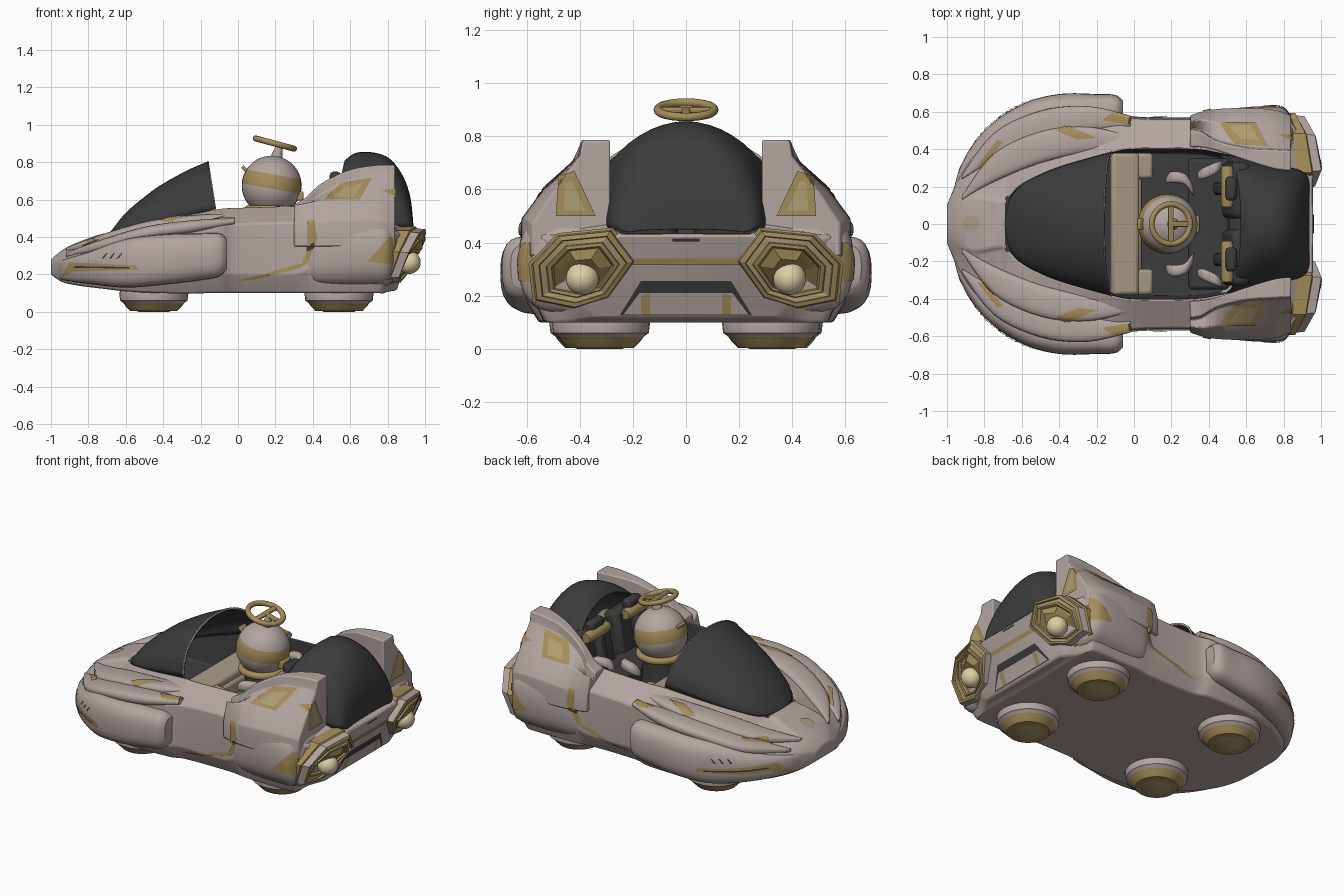
import bpy, bmesh
from math import sin, cos, pi, radians, copysign
from mathutils import Vector, Matrix
from mathutils.bvhtree import BVHTree

if "Cube" in bpy.data.objects:
    bpy.data.objects.remove(bpy.data.objects["Cube"])


def colour(name, rgb):
    m = bpy.data.materials.new(name)
    m.use_nodes = True
    m.diffuse_color = (*rgb, 1)
    bsdf = next(n for n in m.node_tree.nodes if n.type == 'BSDF_PRINCIPLED')
    bsdf.inputs["Base Color"].default_value = (*rgb, 1)
    return m


SHELL = colour("warm grey shell", (.45, .38, .355))
TAN = colour("tan trim", (.37, .265, .10))
DARK = colour("charcoal", (.045, .045, .047))
CREAM = colour("cream lamp", (.72, .62, .38))
BEIGE = colour("beige panel", (.40, .33, .24))
BRASS = colour("dull brass", (.42, .34, .17))


def finish(bm, name, mats, mirror=False, bevel=0, solid=0, smooth=40):
    bmesh.ops.recalc_face_normals(bm, faces=bm.faces)
    me = bpy.data.meshes.new(name)
    bm.to_mesh(me)
    bm.free()
    ob = bpy.data.objects.new(name, me)
    bpy.context.collection.objects.link(ob)
    for m in mats:
        me.materials.append(m)
    bpy.ops.object.select_all(action='DESELECT')
    ob.select_set(True)
    bpy.context.view_layer.objects.active = ob
    bpy.ops.object.shade_smooth_by_angle(angle=radians(smooth))
    if solid:
        ob.modifiers.new("thickness", 'SOLIDIFY').thickness = solid
    if bevel:
        b = ob.modifiers.new("soft edges", 'BEVEL')
        b.width, b.segments, b.angle_limit = bevel, 2, radians(30)
    if mirror:
        m = ob.modifiers.new("both sides", 'MIRROR')
        m.use_axis = (False, True, False)
        m.use_mirror_merge = False
    return ob


def smooth_path(rows, steps):
    # Catmull-Rom interpolation of parameter rows
    out = []
    for i in range(len(rows) - 1):
        a, b, c, d = (rows[max(0, min(len(rows) - 1, i + k))] for k in (-1, 0, 1, 2))
        for s in range(steps):
            t = s / steps
            out.append([q + t * ((r - p) / 2 + t * ((2 * p - 5 * q + 4 * r - u) / 2 + t * (3 * q - p - 3 * r + u) / 2))
                        for p, q, r, u in zip(a, b, c, d)])
    return out + [list(rows[-1])]


def loft(name, rows, section, mats, steps=5, closed=True, rule=None, **kw):
    # section(row) returns the points of one ring
    bm = bmesh.new()
    path = smooth_path(rows, steps) if steps > 1 else rows
    rings = [[bm.verts.new(p) for p in section(r)] for r in path]
    n = len(rings[0])
    for i in range(len(rings) - 1):
        for j in range(n if closed else n - 1):
            k = (j + 1) % n
            f = bm.faces.new((rings[i][j], rings[i][k], rings[i + 1][k], rings[i + 1][j]))
            f.material_index = rule(path[i][0], j) if rule else 0
    if closed:
        bm.faces.new(rings[0])
        bm.faces.new(rings[-1])
    return finish(bm, name, mats, **kw)


def lathe(name, profile, mats, place, tilt=(0, 0), sides=32, rule=None, **kw):
    # spin an (r, z) profile about z, then tilt about x and y and move
    bm = bmesh.new()
    vs = [bm.verts.new((r, 0, z)) for r, z in profile]
    es = [bm.edges.new(p) for p in zip(vs, vs[1:])]
    bmesh.ops.spin(bm, geom=vs + es, cent=(0, 0, 0), axis=(0, 0, 1), angle=2 * pi, steps=sides)
    bmesh.ops.remove_doubles(bm, verts=bm.verts, dist=.0005)
    for f in bm.faces:
        f.material_index = rule(f.calc_center_median()) if rule else 0
    bm.transform(Matrix.Translation(place) @ Matrix.Rotation(tilt[1], 4, 'Y') @ Matrix.Rotation(tilt[0], 4, 'X'))
    return finish(bm, name, mats, **kw)


def arc(r, n=16, a0=-90, a1=90, offset=0):
    return [(max(0, offset + r * cos(radians(a0 + (a1 - a0) * i / n))),
             r * sin(radians(a0 + (a1 - a0) * i / n))) for i in range(n + 1)]


def box(name, place, size, mat, tilt=0, mirror=False, bevel=.02):
    bm = bmesh.new()
    bmesh.ops.create_cube(bm, size=1)
    bm.transform(Matrix.Translation(place) @ Matrix.Rotation(tilt, 4, 'Y') @ Matrix.Diagonal((*size, 1)))
    return finish(bm, name, [mat], mirror, bevel)


def oval(r, n=24, power=.75):
    # slightly squared ellipse
    x, yc, zc, ry, rz = r
    c = [(cos(2 * pi * i / n), sin(2 * pi * i / n)) for i in range(n)]
    return [(x, yc + ry * copysign(abs(a) ** power, a), zc + rz * copysign(abs(b) ** power, b)) for a, b in c]


# Hull with sunken cockpit and undercut tail:
# x, half width, bottom, lower edge, upper edge, rim width, rim height, floor
def hull_section(r):
    x, w, b, z1, z2, iw, zt, zf = r
    half = [(0, b), (.9 * w, b), (w, z1), (.98 * w, z2), (iw, zt), (iw - .02, zf), (0, zf)]
    lean = .36 * max(0, min(1, (x - .75) / .15))
    return [(x + lean * (z - .4), s * y, z) for s, pts in ((1, half), (-1, half[5:0:-1])) for y, z in pts]


hull = loft("hull", [
    (-1, .1, .2, .22, .26, .05, .275, .28), (-.94, .24, .16, .2, .28, .12, .32, .33),
    (-.85, .38, .14, .2, .31, .16, .36, .375), (-.69, .51, .12, .2, .36, .14, .41, .42),
    (-.6, .56, .11, .2, .39, .21, .44, .35), (-.4, .61, .1, .2, .42, .3, .49, .3),
    (-.12, .61, .1, .2, .46, .38, .55, .25), (0, .575, .1, .2, .47, .4, .56, .25),
    (.3, .57, .1, .2, .48, .4, .57, .25), (.45, .59, .1, .25, .48, .38, .58, .25),
    (.75, .59, .1, .22, .46, .31, .5, .25), (.85, .54, .1, .17, .42, .28, .46, .42),
    (.95, .36, .115, .16, .37, .25, .43, .43)],
    hull_section, [SHELL, DARK], rule=lambda x, j: int(4 <= j <= 7 and -.69 <= x < .85), bevel=.01)

# Front fenders and the broad layered strakes above them
fender = loft("front_fender", [
    (-.97, .1, .22, .04, .03), (-.93, .25, .225, .05, .055), (-.8, .42, .235, .08, .085), (-.6, .55, .26, .09, .13),
    (-.4, .6, .28, .095, .135), (-.2, .605, .295, .09, .125), (-.1, .61, .305, .08, .115),
    (-.06, .61, .31, .05, .08)], oval, [SHELL], mirror=True)
strakes = [loft(n, [(-.92, .25 + dy, .305 + dz, .01, .01), (-.75, .41 + dy, .35 + dz, .075, .03),
                    (-.5, .52 + dy, .42 + dz, .085, .035), (-.25, .56 + dy, .455 + dz, .07, .035),
                    (-.02, .55 + dy, .485 + dz, .03, .015)], oval, [SHELL], mirror=True)
           for n, dy, dz in (("upper_strake", 0, 0), ("inner_strake", -.11, .027))]


# Rear fins: x, outer y, shoulder z, top y, top z, inner y
def fin_section(r):
    x, yo, zo, yt, zt, yi = r
    return [(x, yo, .35), (x, yo, zo), (x, yo * .6 + yt * .4, zo + .115), (x, yt + .01, zt - .06), (x, yt, zt),
            (x, yi, zt), (x, yi, .35)]


fin = loft("rear_fin", [
    (.3, .58, .46, .5, .575, .41), (.36, .6, .47, .49, .61, .41), (.45, .615, .48, .44, .69, .39),
    (.6, .62, .49, .405, .76, .34), (.75, .61, .49, .395, .785, .295), (.84, .58, .47, .39, .785, .285)],
    fin_section, [SHELL], mirror=True, bevel=.012)
haunch = loft("rear_haunch", [
    (.36, .53, .3, .04, .1), (.42, .5, .32, .1, .17), (.55, .46, .33, .16, .2),
    (.7, .45, .33, .18, .2), (.8, .45, .32, .17, .18), (.85, .43, .32, .12, .12)], oval, [SHELL], mirror=True)

# Hex lamp pods leaning back at the foot, with a hollow bowl
POD = [(.19, .33), (.28, .45), (.48, .43), (.585, .32), (.57, .18), (.42, .15), (.29, .19)]


def pod_section(r):
    x, s = r
    return [(x + .38 * (z - .3) - .13 * (y - .39), .39 + s * (y - .39), .29 + s * (z - .29)) for y, z in POD]


loft("lamp_pod", [(.74, .98), (.82, 1.04), (.88, 1.04), (.885, .98), (.93, .95), (.935, .84), (.922, .82),
                  (.922, .7), (.932, .68), (.932, .6), (.915, .56), (.915, .3)], pod_section, [TAN, SHELL, BRASS], steps=1,
     rule=lambda x, j: 1 if x == .885 else 2 if x == .922 else 0, mirror=True, smooth=25)
lathe("tail_lamp", arc(.062), [CREAM], (.915, .39, .265), mirror=True)

# Hover pads
for n, x, y in (("front_hover_pad", -.45, .33), ("rear_hover_pad", .54, .32)):
    lathe(n, [(0, .14), (.17, .14), (.185, .1), (.18, .06), (.16, .045), (.15, .03), (.125, .004), (.09, .004),
              (.08, 0), (0, 0)], [SHELL, TAN, BRASS], (x, y, 0), mirror=True,
          rule=lambda c: 0 if c.z > .04 else 2 if c.xy.length < .082 else 1)


# Canopies: x, half width, base z, ridge z, lean
def dome_section(r, n=24):
    x, w, b, t, lean = r
    return [(x + lean * sin(pi * i / n), w * cos(pi * i / n), b + (t - b) * sin(pi * i / n)) for i in range(n + 1)]


loft("front_canopy", [
    (-.69, .02, .41, .42, 0), (-.665, .13, .415, .45, 0), (-.6, .21, .435, .53, 0), (-.5, .265, .46, .615, 0),
    (-.4, .305, .485, .68, -.01), (-.25, .35, .52, .755, -.025), (-.12, .385, .55, .805, -.04)],
    dome_section, [DARK], closed=False, solid=.012)
loft("canopy_edge", [(-.123, .387, .548, .807, -.04), (-.117, .387, .548, .807, -.04)],
     dome_section, [BEIGE], steps=1, closed=False, solid=.014)
loft("rear_canopy", [
    (.5, .37, .5, .81, .07), (.6, .355, .48, .85, .03), (.7, .33, .46, .853, .02), (.8, .31, .45, .82, .01),
    (.88, .29, .45, .73, 0), (.92, .265, .45, .62, 0), (.935, .23, .44, .5, 0), (.938, .2, .44, .45, 0)],
    dome_section, [DARK], closed=False, solid=.012)

# Cockpit: dashboard, bench, backs, headrests and arm rests
box("dashboard", (-.05, 0, .47), (.15, .76, .09), BEIGE, radians(8))
box("dashboard_wing", (.05, .31, .45), (.1, .14, .08), BEIGE, radians(8), True)
box("dashboard_lower", (.0, 0, .36), (.08, .72, .2), BEIGE)
box("bench_seat", (.4, 0, .35), (.22, .7, .2), DARK)
box("seat_back", (.54, .18, .53), (.1, .3, .34), DARK, radians(12), True, .03)
box("seat_bolster", (.47, .19, .52), (.06, .07, .26), DARK, radians(12), True)
box("head_block", (.52, .19, .71), (.06, .13, .08), DARK, 0, True)
lathe("headrest", [(0, -.11), (.03, -.11), (.035, -.09), (.035, .09), (.03, .11), (0, .11)], [TAN],
      (.5, .2, .67), (pi / 2, 0), 16, mirror=True)
loft("arm_rest", [(.17, .23, .5, .015, .015), (.2, .25, .53, .03, .03), (.27, .24, .54, .03, .03),
                  (.31, .19, .52, .03, .025), (.32, .16, .5, .01, .01)], oval, [SHELL], mirror=True)
loft("seat_grip", [(.34, .26, .5, .015, .015), (.37, .27, .53, .03, .025), (.44, .3, .54, .03, .025),
                   (.47, .32, .52, .015, .015)], oval, [SHELL], mirror=True)

# Ball pilot with tilted band, collar and steering wheel
lathe("pilot_ball", arc(.16, 32), [SHELL, TAN], (.18, 0, .675), (0, radians(10)),
      rule=lambda c: int(-.01 < c.z < .065))
lathe("pilot_collar", arc(.022, 12, 0, 360, .125), [TAN], (.18, 0, .548))
lathe("pilot_stand", [(0, .3), (.12, .3), (.1, .55), (0, .55)], [DARK], (.18, 0, 0))
lathe("wheel_column", [(0, -.06), (.025, -.06), (.03, .02), (.015, .08), (0, .08)], [SHELL],
      (.205, 0, .82), (0, radians(14)))
lathe("steering_wheel", arc(.016, 12, 0, 360, .106), [TAN], (.197, 0, .9), (0, radians(15)))
box("wheel_spoke", (.197, 0, .9), (.03, .2, .018), TAN, radians(15), bevel=.005)
box("wheel_hub_spoke", (.247, 0, .887), (.1, .03, .018), TAN, radians(15), bevel=.005)
box("pilot_sensor", (.04, 0, .76), (.02, .06, .05), TAN, radians(-45), bevel=.006)
box("pilot_latch", (.325, 0, .62), (.05, .09, .05), TAN, bevel=.008)

# Surface for fitted trim plates
bm = bmesh.new()
for o in (hull, fender, fin, haunch, *strakes):
    bm.from_mesh(o.data)
SURFACE = BVHTree.FromBMesh(bm)
bm.free()


def plate(name, pts, axis, mat, lift=.006, mirror=True):
    # thin patch draped on the body along one axis
    def lifted(p, d):
        v = list(p)
        v.insert(axis, d)
        return Vector(v)
    aim = Vector([-1 if i == axis else 0 for i in range(3)])
    bm = bmesh.new()
    bm.faces.new([bm.verts.new(lifted(p, 2)) for p in pts])
    bmesh.ops.triangulate(bm, faces=bm.faces)
    bmesh.ops.subdivide_edges(bm, edges=bm.edges, cuts=9, use_grid_fill=True)
    missed = []
    for v in bm.verts:
        hit = SURFACE.ray_cast(v.co, aim)[0]
        if hit:
            v.co = hit - aim * lift
        else:
            missed.append(v)
    bmesh.ops.delete(bm, geom=missed, context='VERTS')
    steep = [f for f in bm.faces if max(v.co[axis] for v in f.verts) - min(v.co[axis] for v in f.verts) > .08]
    bmesh.ops.delete(bm, geom=steep, context='FACES')
    return finish(bm, name, [mat], mirror)


# Side trim
plate("head_lamp_strip", [(-.95, .18), (-.9, .265), (-.55, .25), (-.53, .225), (-.88, .215)], 1, TAN)
plate("head_lamp_slot", [(-.88, .235), (-.87, .245), (-.58, .24), (-.58, .232)], 1, DARK, .009)
for i in range(3):
    x = -.73 + .04 * i
    plate("fender_vent", [(x, .285), (x + .025, .315), (x + .033, .315), (x + .012, .285)], 1, DARK)
plate("fin_side_window", [(.46, .6), (.55, .69), (.72, .72), (.65, .6)], 1, TAN)
plate("fin_side_inset", [(.51, .615), (.57, .67), (.67, .69), (.62, .615)], 1, BRASS, .009)
plate("door_stripe", [(.34, .26), (.39, .39), (.37, .49), (.41, .49), (.425, .39), (.37, .26)], 1, TAN)
plate("sill_stripe", [(.0, .165), (.34, .26), (.37, .26), (.33, .235), (.1, .175)], 1, TAN)
plate("haunch_trim", [(.69, .27), (.81, .4), (.84, .4), (.84, .25)], 1, TAN)
# Top trim
plate("hood_patch", [(-.17, .555), (-.12, .595), (-.01, .6), (-.02, .53)], 2, TAN)
plate("hood_vent", [(-.42, .5), (-.36, .53), (-.2, .46), (-.3, .45)], 2, TAN)
plate("nose_streak", [(-.84, .31), (-.73, .45), (-.7, .44), (-.8, .31)], 2, TAN)
plate("nose_badge", [(-.87 + .045 * cos(a * pi / 6), .045 * sin(a * pi / 6)) for a in range(12)], 2, BEIGE, mirror=False)
# Rear trim
plate("fin_rear_window", [(.34, .5), (.42, .67), (.48, .65), (.49, .5)], 0, TAN)
plate("fin_rear_inset", [(.38, .52), (.43, .635), (.455, .625), (.46, .52)], 0, BRASS, .009)
plate("tail_ridge", [(-.22, .315), (-.22, .34), (.22, .34), (.22, .315)], 0, TAN, mirror=False)
plate("tail_recess", [(-.25, .125), (-.17, .255), (.17, .255), (.25, .125)], 0, DARK, .004, False)
plate("tail_recess_panel", [(-.235, .13), (-.175, .21), (.175, .21), (.235, .13)], 0, SHELL, .007, False)
plate("tail_post", [(.135, .13), (.135, .21), (.17, .2), (.17, .13)], 0, TAN, .0095)
plate("tail_slot", [(-.05, .405), (-.05, .415), (.05, .415), (.05, .405)], 0, DARK, mirror=False)
